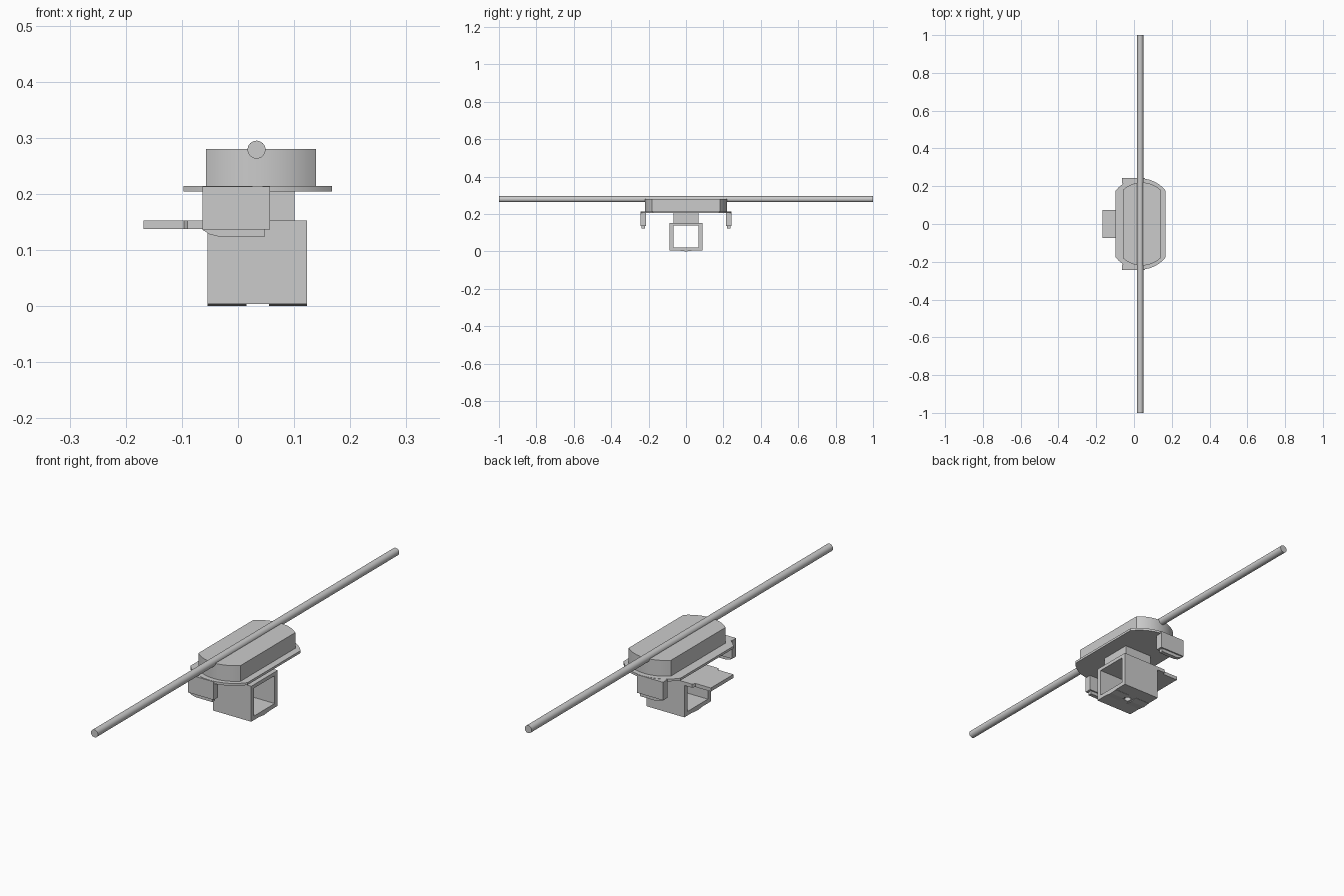
import bpy, bmesh, math

if "Cube" in bpy.data.objects:
    bpy.data.objects.remove(bpy.data.objects["Cube"])

CX = 0.035  # centre of the tube, housing and rod


def finish(name, bm, smooth=False):
    bmesh.ops.recalc_face_normals(bm, faces=bm.faces)
    me = bpy.data.meshes.new(name)
    bm.to_mesh(me)
    bm.free()
    ob = bpy.data.objects.new(name, me)
    bpy.context.collection.objects.link(ob)
    if smooth:
        bpy.ops.object.select_all(action='DESELECT')
        ob.select_set(True)
        bpy.context.view_layer.objects.active = ob
        bpy.ops.object.shade_smooth_by_angle(angle=math.radians(30))
    return ob


def prism(name, pts, lo, hi, axis, smooth=False):
    """Extrude a 2D profile along an axis; points use the other two axes in order."""
    place = {'X': lambda p, t: (t, p[0], p[1]),
             'Y': lambda p, t: (p[0], t, p[1]),
             'Z': lambda p, t: (p[0], p[1], t)}[axis]
    bm = bmesh.new()
    a = [bm.verts.new(place(p, lo)) for p in pts]
    b = [bm.verts.new(place(p, hi)) for p in pts]
    bm.faces.new(a)
    bm.faces.new(b)
    for i in range(len(pts)):
        j = (i + 1) % len(pts)
        bm.faces.new((a[i], a[j], b[j], b[i]))
    return finish(name, bm, smooth)


def rect(x0, x1, y0, y1):
    return [(x0, y0), (x1, y0), (x1, y1), (x0, y1)]


def circle(x, y, r, n):
    return [(x + r * math.cos(2 * math.pi * i / n), y + r * math.sin(2 * math.pi * i / n))
            for i in range(n)]


def capsule(cx, half, cy, r, n=12):
    """Straight sides with shallow arcs at both y ends."""
    a = math.asin(half / r)
    top = [(cx + r * math.sin(a - 2 * a * i / n), cy + r * math.cos(a - 2 * a * i / n))
           for i in range(n + 1)]
    return top + [(2 * cx - x, -y) for x, y in top]


# Square tube, open along x
bm = bmesh.new()
rings = []
for prof in (rect(-0.088, 0.088, 0.004, 0.153), rect(-0.068, 0.068, 0.021, 0.138)):
    for x in (-0.054, 0.123):
        rings.append([bm.verts.new((x, y, z)) for y, z in prof])
for i in range(4):
    j = (i + 1) % 4
    for p, q in ((0, 1), (1, 3), (3, 2), (2, 0)):
        bm.faces.new((rings[p][i], rings[p][j], rings[q][j], rings[q][i]))
tube = finish("square_tube", bm)

# Screw hole through the tube floor
cutter = prism("hole_cutter", circle(CX, 0, 0.014, 20), -0.02, 0.04, 'Z')
cutter.hide_render = True
cutter.hide_set(True)
mod = tube.modifiers.new("hole", 'BOOLEAN')
mod.operation = 'DIFFERENCE'
mod.object = cutter

# Low ridges under the floor, either side of the hole
for name, lo, hi in (("left", -0.054, 0.015), ("right", 0.055, 0.123)):
    prism("floor_ridge_" + name, [(-0.03, 0.006), (-0.03, 0.003), (0, 0), (0.03, 0.003), (0.03, 0.006)],
          lo, hi, 'X')

# Stepped tongue plate on the left
prism("tongue_plate",
      [(-0.05, -0.088), (-0.05, 0.088), (-0.09, 0.088), (-0.096, 0.075), (-0.168, 0.075),
       (-0.168, -0.075), (-0.096, -0.075), (-0.09, -0.088)], 0.138, 0.153, 'Z')

# Neck, flange and housing
prism("neck", rect(-0.031, 0.101, -0.068, 0.068), 0.15, 0.206, 'Z')
prism("flange", capsule(CX, 0.1325, 0.073, 0.168), 0.204, 0.214, 'Z', True)
prism("housing", capsule(0.041, 0.098, 0.076, 0.144), 0.213, 0.28, 'Z', True)

# Hanging side clips with a thinner lower lip
for side, s in (("front", -1), ("back", 1)):
    prism("clip_" + side, rect(-0.063, 0.057, 0.137, 0.213), s * 0.214, s * 0.243, 'Y')
    prism("clip_lip_" + side,
          [(-0.063, 0.14), (-0.063, 0.136), (-0.05, 0.128), (-0.03, 0.123),
           (0.047, 0.123), (0.047, 0.14)], s * 0.22, s * 0.237, 'Y')

# Long rod
prism("rod", circle(0.033, 0.279, 0.016, 32), -1, 1, 'Y', True)
